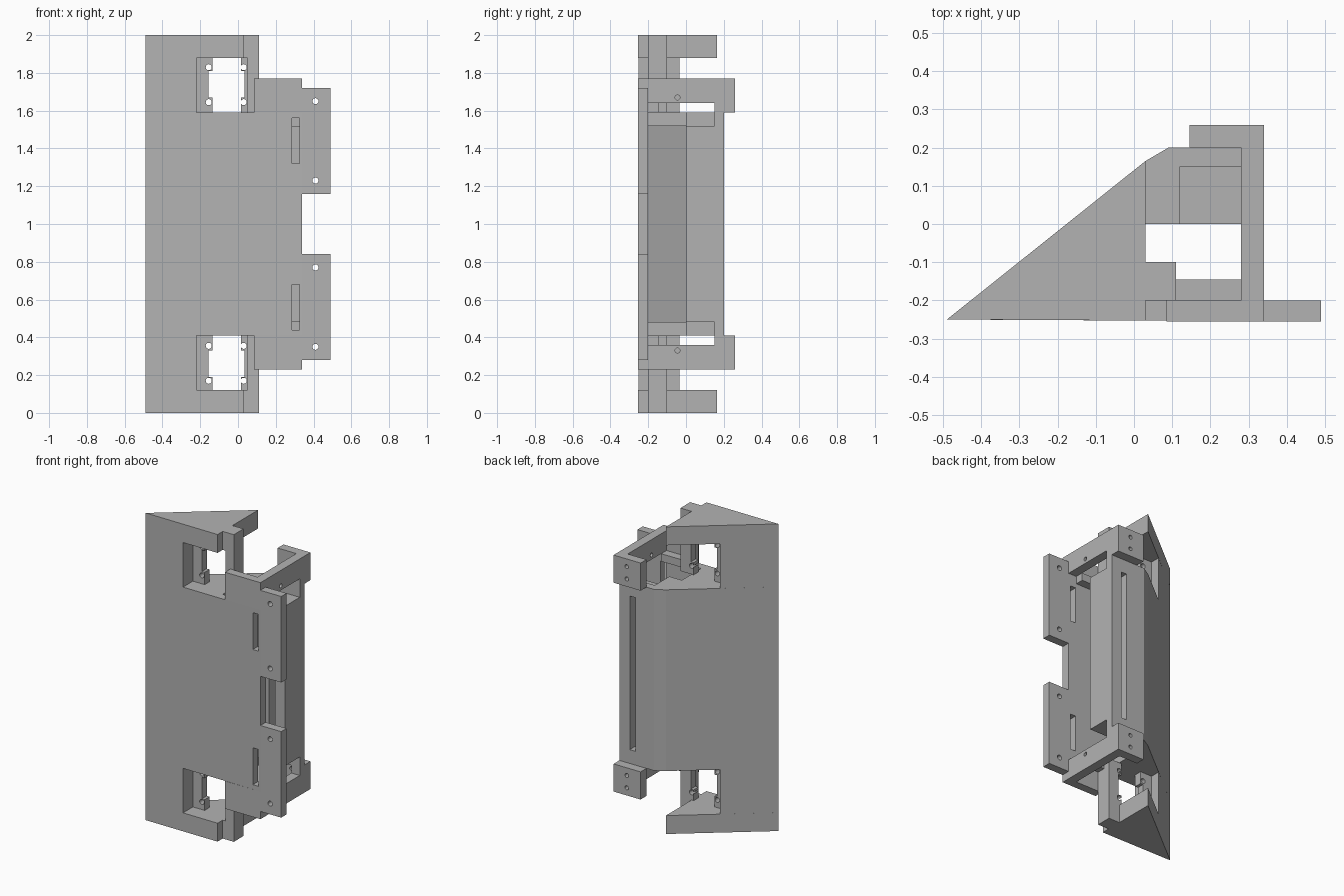
import bpy
from mathutils import Matrix

cube = bpy.data.objects.get("Cube")
if cube:
    bpy.data.objects.remove(cube, do_unlink=True)

grey = bpy.data.materials.new("plain_grey")
grey.use_nodes = True
grey.diffuse_color = (0.45, 0.45, 0.45, 1)
grey.node_tree.nodes["Principled BSDF"].inputs["Base Color"].default_value = (0.45, 0.45, 0.45, 1)

FRONT, WALL, SIDE = -0.255, -0.2, 0.34


def prism(name, outline, z0, z1):
    """Upright prism from a counter-clockwise plan outline."""
    n = len(outline)
    verts = [(x, y, z) for z in (z0, z1) for x, y in outline]
    faces = [list(range(n))[::-1], list(range(n, 2 * n))]
    faces += [[i, (i + 1) % n, n + (i + 1) % n, n + i] for i in range(n)]
    mesh = bpy.data.meshes.new(name)
    mesh.from_pydata(verts, [], faces)
    mesh.materials.append(grey)
    obj = bpy.data.objects.new(name, mesh)
    bpy.context.scene.collection.objects.link(obj)
    return obj


def box(name, x0, x1, y0, y1, z0, z1):
    return prism(name, [(x0, y0), (x1, y0), (x1, y1), (x0, y1)], z0, z1)


def hole(axis, x, y, z, radius=0.016, length=0.2):
    """Round cutter along the x or y axis."""
    bpy.ops.mesh.primitive_cylinder_add(vertices=24, radius=radius, depth=length)
    obj = bpy.context.object
    turn = Matrix.Rotation(1.570796, 4, "X" if axis == "y" else "Y")
    obj.data.transform(Matrix.Translation((x, y, z)) @ turn)
    obj.data.materials.append(grey)
    return obj


def cut(obj, cutters):
    """Subtract the cutters, then discard them."""
    for cutter in cutters:
        cutter.hide_render = True
        mod = obj.modifiers.new("cut", "BOOLEAN")
        mod.operation = "DIFFERENCE"
        mod.solver = "EXACT"
        mod.object = cutter
        bpy.context.view_layer.objects.active = obj
        bpy.ops.object.modifier_apply(modifier=mod.name)
        bpy.data.objects.remove(cutter, do_unlink=True)
    return obj


def mirrored(obj):
    """Copy a top part to the bottom end."""
    other = obj.copy()
    other.data = obj.data.copy()
    other.name = obj.name.replace("top", "bottom")
    other.data.transform(Matrix.Translation((0, 0, 2)) @ Matrix.Scale(-1, 4, (0, 0, 1)))
    other.data.flip_normals()
    bpy.context.scene.collection.objects.link(other)


# Main wedge body with side channel, inner cavity and slots
body = prism("wedge_body", [(-0.49, -0.25), (SIDE, FRONT), (SIDE, 0.2),
                            (0.09, 0.2), (0.03, 0.165)], 0.41, 1.59)
cut(body, [
    box("channel", 0.03, 0.5, WALL, 0, 0.3, 1.7),
    prism("cavity", [(-0.34, WALL), (0.1, WALL), (0.1, -0.001), (-0.1, -0.001)], 0.48, 1.52),
    box("back_slot", 0.225, 0.265, -0.05, 0.3, 0.5, 1.5),
    box("upper_pocket", 0.12, 0.5, -0.05, 0.15, 1.52, 1.7),
    box("lower_pocket", 0.12, 0.5, -0.05, 0.15, 0.3, 0.48),
    box("upper_slot", 0.285, 0.325, -0.4, -0.1, 1.32, 1.56),
    box("lower_slot", 0.285, 0.325, -0.4, -0.1, 0.44, 0.68),
])

# Parts of the top end, each repeated at the bottom
top = [
    prism("top_cap", [(-0.49, -0.25), (0.03, -0.253), (0.03, 0.165)], 1.88, 2),
    prism("top_edge_block", [(-0.49, -0.25), (-0.22, -0.252), (-0.22, -0.035)], 1.59, 1.88),
    box("top_front_plate", 0.085, SIDE, FRONT, WALL, 1.59, 1.77),
    box("top_inner_ledge", 0.1, 0.28, WALL, -0.145, 1.59, 1.64),
    box("top_pillar", 0.05, 0.11, WALL, -0.1, 1.59, 2),
    box("top_pillar_head", 0.03, 0.11, WALL, -0.1, 1.88, 2),
    box("top_bracket_leg", 0.28, SIDE, 0.15, 0.2, 1.59, 1.64),
]

# Side bar and rear bracket with screw holes
bar = box("top_side_bar", 0.28, SIDE, WALL, 0.2, 1.64, 1.77)
top.append(cut(bar, [hole("x", 0.31, -0.045, 1.67, 0.013)]))
bracket = box("top_rear_bracket", 0.145, SIDE, 0.2, 0.26, 1.59, 1.77)
top.append(cut(bracket, [hole("y", 0.245, 0.23, z, 0.013) for z in (1.64, 1.72)]))

# Mounting flange
flange = box("top_flange", SIDE, 0.49, FRONT, WALL, 1.16, 1.72)
top.append(cut(flange, [hole("y", 0.41, -0.23, z) for z in (1.23, 1.65)]))

# Notched mounting ears inside the window
for name, x0, x1, n0, n1, hx in (("top_left_ear", -0.22, -0.135, -0.155, -0.1, -0.155),
                                 ("top_right_ear", 0.015, 0.06, 0, 0.035, 0.03)):
    ear = box(name, x0, x1, -0.15, -0.1, 1.59, 1.88)
    cutters = [box("notch", n0, n1, -0.3, 0.1, 1.67, 1.81)]
    cutters += [hole("y", hx, -0.125, z) for z in (1.645, 1.83)]
    top.append(cut(ear, cutters))

for part in top:
    mirrored(part)
